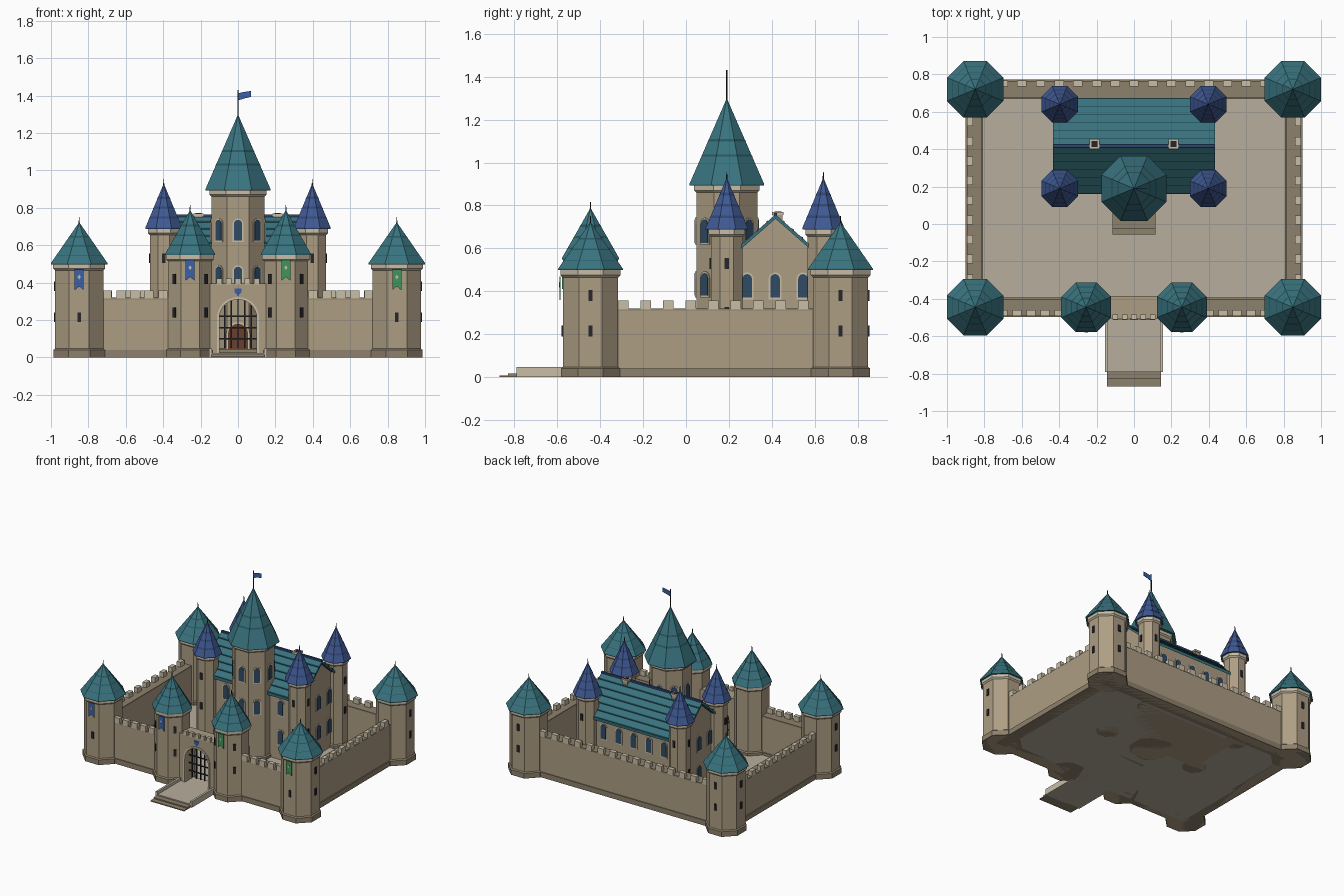
import bpy, bmesh
from math import sin, cos, pi, radians, sqrt
from mathutils import Matrix, Vector

if "Cube" in bpy.data.objects:
    bpy.data.objects.remove(bpy.data.objects["Cube"])


def mat(name, r, g, b):
    m = bpy.data.materials.new(name)
    m.diffuse_color = (r, g, b, 1)
    m.use_nodes = True
    m.node_tree.nodes["Principled BSDF"].inputs["Base Color"].default_value = m.diffuse_color
    return m


STONE = mat("stone", .42, .34, .23)
DARK = mat("dark_stone", .27, .22, .15)
LIGHT = mat("light_stone", .58, .51, .38)
FLOOR = mat("paving", .47, .42, .34)
TEAL = mat("teal_tile", .04, .17, .21)
TEAL_D = mat("teal_trim", .02, .09, .11)
BLUE = mat("blue_tile", .05, .10, .29)
BLUE_D = mat("blue_trim", .03, .06, .18)
GLASS = mat("glass", .03, .07, .13)
BLACK = mat("iron", .02, .02, .025)
WOOD = mat("wood", .14, .05, .025)
FLAG_B = mat("blue_cloth", .04, .12, .40)
FLAG_G = mat("green_cloth", .05, .30, .11)


def finish(name, bm, m):
    bmesh.ops.recalc_face_normals(bm, faces=bm.faces[:])
    me = bpy.data.meshes.new(name)
    bm.to_mesh(me)
    bm.free()
    me.materials.append(m)
    ob = bpy.data.objects.new(name, me)
    bpy.context.collection.objects.link(ob)
    return ob


def boxes(name, items, m):
    """One object from boxes given as (x0, x1, y0, y1, z0, z1)."""
    bm = bmesh.new()
    for x0, x1, y0, y1, z0, z1 in items:
        M = Matrix.Translation(((x0+x1)/2, (y0+y1)/2, (z0+z1)/2)) @ Matrix.Diagonal((x1-x0, y1-y0, z1-z0, 1))
        bmesh.ops.create_cube(bm, size=1, matrix=M)
    return finish(name, bm, m)


def octo(name, x, y, rings, m, n=8):
    """Octagonal stack from (flat-to-centre distance, z) rings."""
    bm = bmesh.new()
    loops = []
    for a, z in rings:
        r = a / cos(pi / n)
        loops.append([bm.verts.new((x + r*cos((i+.5)*2*pi/n), y + r*sin((i+.5)*2*pi/n), z)) for i in range(n)])
    for lo, hi in zip(loops, loops[1:]):
        for i in range(n):
            bm.faces.new((lo[i], lo[(i+1) % n], hi[(i+1) % n], hi[i]))
    bm.faces.new(loops[0][::-1])
    bm.faces.new(loops[-1])
    return finish(name, bm, m)


def panel(name, pts, pos, ang, depth, m):
    """Extruded (x, z) profile on a wall whose outward direction is ang degrees."""
    bm = bmesh.new()
    f = bm.faces.new([bm.verts.new((x, 0, z)) for x, z in pts])
    ext = bmesh.ops.extrude_face_region(bm, geom=[f])["geom"]
    bmesh.ops.translate(bm, verts=[v for v in ext if isinstance(v, bmesh.types.BMVert)], vec=(0, -depth, 0))
    bm.transform(Matrix.Translation(pos) @ Matrix.Rotation(radians(ang + 90), 4, 'Z'))
    return finish(name, bm, m)


def arch(w, z0, z1, n=8):
    """Round-topped outline of half width w."""
    return [(-w, z0)] + [(-w*cos(pi*i/n), z1 - w + w*sin(pi*i/n)) for i in range(n+1)] + [(w, z0)]


def rect(w, z0, z1):
    return [(-w, z0), (-w, z1), (w, z1), (w, z0)]


def on_face(x, y, a, ang, out=0.0):
    return (x + (a+out)*cos(radians(ang)), y + (a+out)*sin(radians(ang)), 0)


def slit(x, y, a, ang, z):
    panel("arrow_slit", rect(.01, z-.026, z+.026), on_face(x, y, a, ang, -.005), ang, .011, BLACK)


def window(pos, ang, z0, z1, w=.022):
    panel("window_frame", arch(w+.008, z0-.008, z1+.008), pos, ang, .006, LIGHT)
    panel("window_glass", arch(w, z0, z1), pos, ang, .009, GLASS)


def tower(name, x, y, a, top, eave, peak, tile, trim, base=True, courses=(.2, .42, .64)):
    octo(name + "_body", x, y, [(a, 0), (a, top)], STONE)
    if base:
        octo(name + "_base", x, y, [(a+.009, 0), (a+.009, .04), (a, .047)], DARK)
    octo(name + "_collar", x, y, [(a, top-.035), (a+.01, top-.025), (a+.01, top)], LIGHT)
    octo(name + "_roof", x, y, [(eave, top-.002), (eave, top+.005), (.002, peak)], tile)
    for t in courses:  # tile courses
        h = peak - top
        octo(name + "_tile_course", x, y, [(eave*(1-t)+.0035, top+t*h), (eave*(1-t-.012/h)+.002, top+t*h+.012)], trim)
    octo(name + "_finial", x, y, [(.004, peak-.02), (.0015, peak+.03)], BLACK, 6)


# Corner and gate towers
def banner(x, y, z0, z1, m):
    panel("banner", [(-.024, z0), (-.024, z1), (.024, z1), (.024, z0), (0, z0+.02)], (x, y, 0), -90, .005, m)
    zc = z0 + .07 * (z1-z0) / .11
    panel("banner_emblem", [(-.009, zc), (0, zc+.013), (.009, zc), (0, zc-.013)], (x, y-.004, 0), -90, .003, LIGHT)


for s in (-1, 1):
    cloth = FLAG_B if s < 0 else FLAG_G
    for y, ends in ((-.445, -90), (.72, 90)):
        tower("corner_tower", s*.849, y, .129, .5, .151, .72, TEAL, TEAL_D)
        for z in (.215, .38):
            slit(s*.849, y, .129, 0 if s > 0 else 180, z)
            if ends > 0 or z < .3:
                slit(s*.849, y, .129, ends, z)
    banner(s*.849, -.584, .36, .47, cloth)
    tower("gate_tower", s*.256, -.445, .118, .55, .133, .785, TEAL, TEAL_D)
    banner(s*.256, -.572, .41, .52, cloth)
    for z in (.24, .42):
        for ang in (-45, -135):
            slit(s*.256, -.445, .118, ang, z)

# Curtain walls with walkway, plinth and merlons
walls, walks, plinths, merlons = [], [], [], []
runs = [(-.893, -.813, -.445, .72), (.813, .893, -.445, .72), (-.85, .85, .675, .765),
        (-.85, -.256, -.49, -.40), (.256, .85, -.49, -.40)]
for x0, x1, y0, y1 in runs:
    walls.append((x0, x1, y0, y1, 0, .31))
    walks.append((x0, x1, y0, y1, .31, .32))
    plinths.append((x0-.007, x1+.007, y0-.007, y1+.007, 0, .04))
for s in (-1, 1):
    for i in range(9):
        y = -.293 + i*.105
        merlons.append((s*.878-.016, s*.878+.016, y-.024, y+.024, .315, .358))
    for i in range(5):
        x = s*(.70 - i*.075)
        merlons.append((x-.024, x+.024, -.493, -.461, .315, .358))
for i in range(15):
    x = -.70 + i*.1
    merlons.append((x-.025, x+.025, .735, .767, .315, .358))
boxes("curtain_walls", walls, STONE)
boxes("wall_walk", walks, DARK)
boxes("wall_plinth", plinths, DARK)
boxes("courtyard", [(-.83, .83, -.45, .70, 0, .02)], FLOOR)

# Gatehouse with arched opening, trim, portcullis and shield
opening = arch(.1, 0, .31, 14)
panel("gatehouse", [(-.17, 0), (-.17, .395), (.17, .395), (.17, 0)] + opening[::-1], (0, -.385, 0), -90, .12, STONE)
panel("gate_arch_trim", arch(.113, 0, .323, 14) + opening[::-1], (0, -.50, 0), -90, .012, LIGHT)
merlons += [(x-.015, x+.015, -.51, -.485, .39, .422) for x in (-.1, -.05, 0, .05, .1)]
boxes("merlons", merlons, LIGHT)
bars = [(x-.004, x+.004, -.464, -.456, .05, .21+sqrt(.01-x*x)) for x in (-.07, -.035, 0, .035, .07)]
bars += [(-.099, .099, -.463, -.457, z-.004, z+.004) for z in (.1, .16, .22)]
boxes("portcullis", bars, BLACK)
panel("gate_shield", [(-.02, .368), (.02, .368), (.02, .35), (0, .328), (-.02, .35)], (0, -.503, 0), -90, .008, FLAG_B)

# Entrance bridge with curbs and steps
boxes("bridge_deck", [(-.145, .145, -.79, -.40, 0, .025)], FLOOR)
boxes("bridge_curbs", [(s*.147-.008, s*.147+.008, -.79, -.5, 0, .047) for s in (-1, 1)], LIGHT)
boxes("bridge_steps", [(-.145, .145, -.83, -.78, 0, .016), (-.145, .145, -.87, -.82, 0, .007)], DARK)

# Keep hall with gables
bm = bmesh.new()
section = [(.19, 0), (.19, .545), (.415, .743), (.64, .545), (.64, 0)]
ends = [[bm.verts.new((x, y, z)) for y, z in section] for x in (-.4, .4)]
bm.faces.new(ends[0])
bm.faces.new(ends[1])
for i in range(5):
    j = (i+1) % 5
    bm.faces.new((ends[0][i], ends[0][j], ends[1][j], ends[1][i]))
finish("keep_hall", bm, STONE)

# Keep roof slopes, tile courses and ridge
for s in (-1, 1):
    def slope(t, lift):
        return .417 + s*.257*t, .758 - .225*t + lift
    def strip(name, t0, t1, lo, hi, m, w):
        q = [slope(t0, lo), slope(t1, lo), slope(t1, hi), slope(t0, hi)]
        panel(name, q, (w, 0, 0), 0, 2*w, m).location.x = -2*w
    strip("keep_roof", 0, 1, -.02, 0, TEAL, .433)
    for k in range(1, 7):
        strip("roof_course", k/6-.025, k/6, -.01, .005, TEAL_D, .434)
boxes("roof_ridge", [(-.434, .434, .409, .425, .748, .764)], BLUE_D)
for x in (-.212, .212):
    boxes("chimney", [(x-.021, x+.021, .407, .449, .68, .76)], STONE)
    boxes("chimney_cap", [(x-.027, x+.027, .401, .455, .755, .77)], LIGHT)
    boxes("chimney_flue", [(x-.016, x+.016, .412, .444, .76, .772)], BLACK)

# Keep turrets
for s in (-1, 1):
    for y, back in ((.19, -90), (.64, 90)):
        tower("keep_turret", s*.397, y, .074, .69, .098, .925, BLUE, BLUE_D, courses=(.22, .45, .67))
        for z in (.3, .53):
            slit(s*.397, y, .074, 0 if s > 0 else 180, z)
            slit(s*.397, y, .074, back, z)
    for y in (.285, .415, .545):
        for z in (.14, .37):
            window((s*.399, y, 0), 0 if s > 0 else 180, z, z+.11)
    for z in (.14, .37):
        window((s*.235, .191, 0), -90, z, z+.11)
for x in (-.26, -.13, 0, .13, .26):
    for z in (.14, .37):
        window((x, .639, 0), 90, z, z+.11)

# Great tower with windows, door, steps and flag
tower("great_tower", 0, .19, .142, .895, .174, 1.295, TEAL, TEAL_D, courses=(.33, .51))
for i in range(8):
    window(on_face(0, .19, .141, i*45), i*45, .625, .735)
for ang in (-90, -45, -135):
    window(on_face(0, .19, .141, ang), ang, .38, .485)
panel("door_frame", arch(.064, .02, .19), (0, .05, 0), -90, .008, LIGHT)
panel("door", arch(.054, .02, .18), (0, .05, 0), -90, .012, WOOD)
boxes("door_steps", [(-.115, .115, -.025, .06, 0, .045), (-.115, .115, -.055, -.02, 0, .03)], DARK)
octo("flag_pole", 0, .19, [(.004, 1.27), (.003, 1.43)], BLACK, 6)
panel("flag", [(.002, 1.375), (.002, 1.413), (.035, 1.42), (.07, 1.425), (.07, 1.393), (.035, 1.385)],
      (0, .192, 0), -90, .004, FLAG_B)
